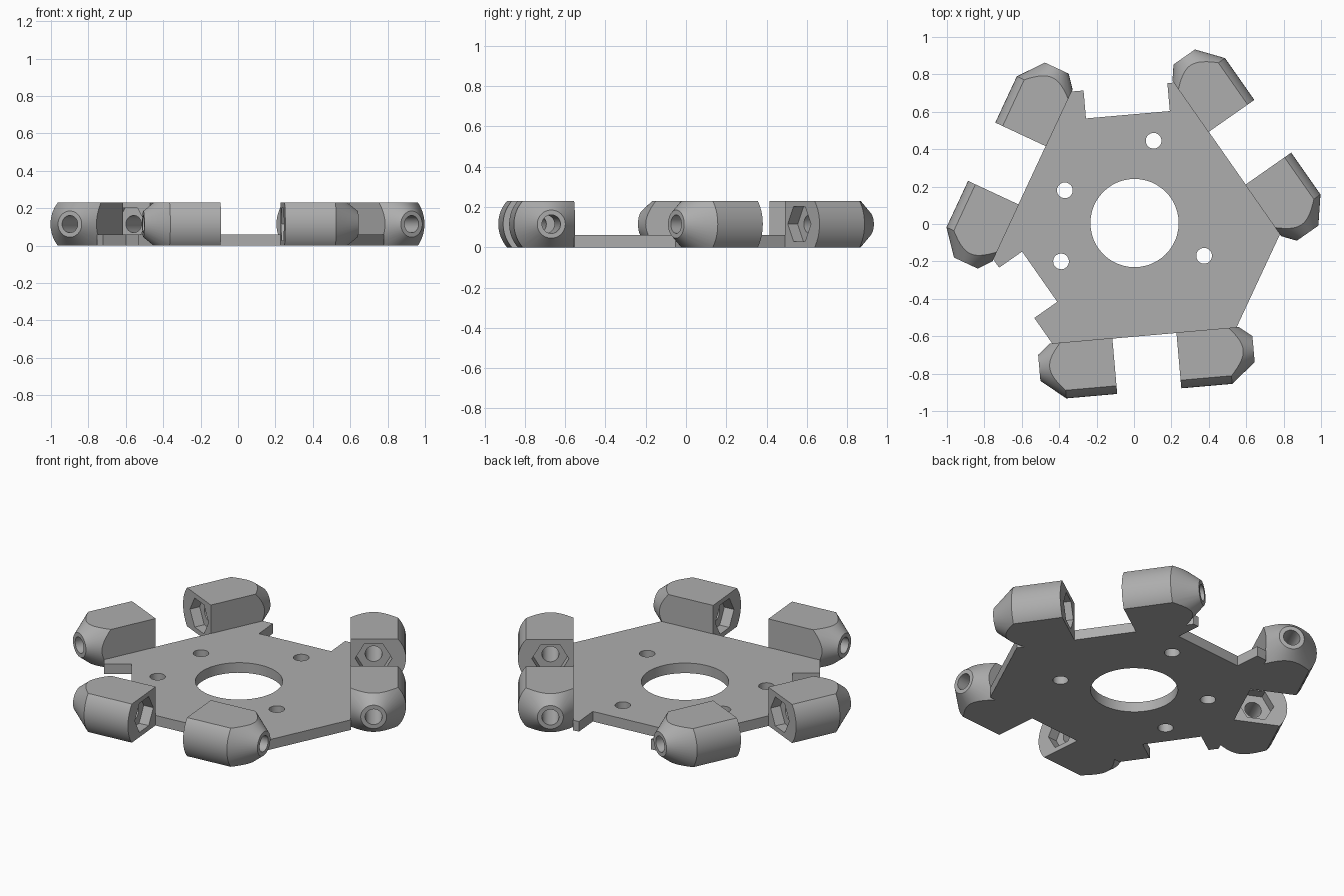
import bpy, bmesh
from math import sin, cos, pi, radians, sqrt
from mathutils import Matrix, Vector

if "Cube" in bpy.data.objects:
    bpy.data.objects.remove(bpy.data.objects["Cube"])

# Main sizes
HEIGHT, PLATE = 0.23, 0.06
NEAR, FAR, NOTCH = 0.605, 0.73, 0.58     # distances of plate sides from the centre
BOLT_U = 0.727                           # bolt axis distance
BACK, SHOULDER, TIP = 0.172, 0.445, 0.575  # block stations along the bolt axis
CENTRE = Vector((0.003, 0.005, 0))

grey = bpy.data.materials.new("plain grey")
grey.use_nodes = True
colour = (0.42, 0.42, 0.42, 1)
grey.diffuse_color = colour
grey.node_tree.nodes["Principled BSDF"].inputs["Base Color"].default_value = colour


def make_object(name, bm):
    bmesh.ops.recalc_face_normals(bm, faces=bm.faces)
    mesh = bpy.data.meshes.new(name)
    bm.to_mesh(mesh)
    bm.free()
    mesh.materials.append(grey)
    obj = bpy.data.objects.new(name, mesh)
    bpy.context.scene.collection.objects.link(obj)
    return obj


def lathe(name, profile, sides, along_y=False, offset=(0, 0, 0)):
    """Capped solid turned from (radius, station) pairs."""
    bm = bmesh.new()
    rings = []
    for radius, t in profile:
        ring = []
        for i in range(sides):
            a = 2 * pi * i / sides
            p, q = radius * cos(a), radius * sin(a)
            co = Vector((p, t, q) if along_y else (p, q, t))
            ring.append(bm.verts.new(co + Vector(offset)))
        rings.append(ring)
    for lower, upper in zip(rings, rings[1:]):
        for i in range(sides):
            j = (i + 1) % sides
            bm.faces.new((lower[i], lower[j], upper[j], upper[i]))
    bm.faces.new(rings[0])
    bm.faces.new(rings[-1])
    return make_object(name, bm)


def box(name, low, high):
    bm = bmesh.new()
    bmesh.ops.create_cube(bm, size=1)
    for v in bm.verts:
        v.co = Vector([h if c > 0 else l for c, l, h in zip(v.co, low, high)])
    return make_object(name, bm)


def combine(obj, cutter, operation):
    cutter.hide_render = True
    mod = obj.modifiers.new("cut", "BOOLEAN")
    mod.operation, mod.object, mod.solver = operation, cutter, "EXACT"
    bpy.context.view_layer.objects.active = obj
    bpy.ops.object.modifier_apply(modifier=mod.name)
    bpy.data.objects.remove(cutter)


def smooth(obj):
    bpy.ops.object.select_all(action="DESELECT")
    obj.select_set(True)
    bpy.context.view_layer.objects.active = obj
    bpy.ops.object.shade_smooth_by_angle(angle=radians(25))


# Base plate: six sides, alternately near and far, two of them notched
half = (NEAR - FAR / 2) / (sqrt(3) / 2)
notches = {95: (-0.24, 0.21), 215: (-0.22, 0.108), 335: None}
outline = []
for angle, notch in notches.items():
    side = [(FAR, -half)]
    if notch:
        a, b = notch
        side += [(FAR, a), (NOTCH, a), (NOTCH, b), (FAR, b)]
    side.append((FAR, half))
    turn = Matrix.Rotation(radians(angle), 4, "Z")
    outline += [turn @ Vector((u, v, 0)) + CENTRE for u, v in side]
bm = bmesh.new()
base = bm.faces.new([bm.verts.new(p) for p in outline])
top = bmesh.ops.extrude_face_region(bm, geom=[base])["geom"]
bmesh.ops.translate(bm, vec=(0, 0, PLATE),
                    verts=[g for g in top if isinstance(g, bmesh.types.BMVert)])
plate = make_object("base_plate", bm)

# Centre opening and mounting holes
holes = [(CENTRE.x, CENTRE.y, 0.236), (0.105, 0.445, 0.042), (-0.37, 0.18, 0.042),
         (-0.39, -0.2, 0.042), (0.375, -0.17, 0.042)]
for x, y, r in holes:
    drill = lathe("drill", [(r, -0.1), (r, 0.2)], 48, offset=(x, y, 0))
    combine(plate, drill, "DIFFERENCE")
smooth(plate)

# Bolt block: turned body with a cone nose, trimmed to a box, nut pocket and bore
axis = (BOLT_U, 0, HEIGHT / 2)
block = lathe("bolt_block", [(0.175, 0.1), (0.175, SHOULDER), (0.07, TIP)], 48, True, axis)
combine(block, box("trim", (NEAR - 0.003, BACK, 0), (1.2, 0.8, HEIGHT)), "INTERSECT")
combine(block, lathe("nut", [(0.1, 0.1), (0.1, BACK + 0.06)], 6, True, axis), "DIFFERENCE")
combine(block, lathe("bore", [(0.046, 0.1), (0.046, 0.8)], 32, True, axis), "DIFFERENCE")

# Mirrored pair of blocks on each near side
number = 0
for angle in (35, 155, 275):
    for flip in (1, -1):
        number += 1
        mesh = block.data.copy()
        mesh.transform(Matrix.Translation(CENTRE)
                       @ Matrix.Rotation(radians(angle), 4, "Z")
                       @ Matrix.Diagonal((1, flip, 1, 1)))
        if flip < 0:
            mesh.flip_normals()
        copy = bpy.data.objects.new(f"bolt_block_{number}", mesh)
        bpy.context.scene.collection.objects.link(copy)
        smooth(copy)
bpy.data.objects.remove(block)
